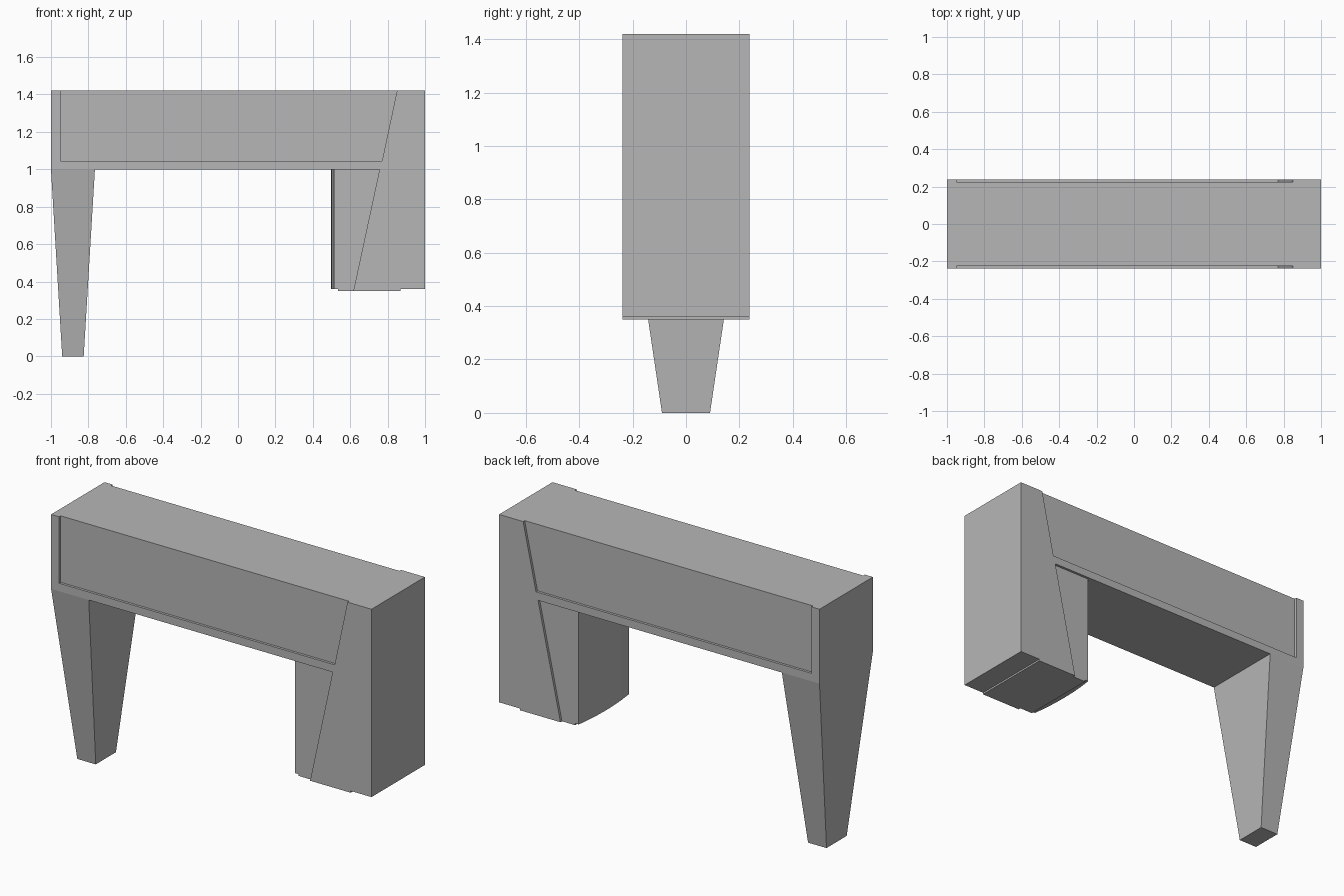
import bpy
import bmesh

cube = bpy.data.objects.get("Cube")
if cube:
    bpy.data.objects.remove(cube, do_unlink=True)

grey = bpy.data.materials.new("plain_grey")
grey.use_nodes = True
colour = (0.47, 0.47, 0.47, 1)
grey.diffuse_color = colour
grey.node_tree.nodes["Principled BSDF"].inputs["Base Color"].default_value = colour

HALF = 0.238     # half depth of the frame
INNER = 0.224    # half depth of the recessed parts
TOP, UNDER = 1.42, 1.0
FLOOR = 0.36     # underside of the pedestal


def loft(name, start, end):
    """Solid between two matching outlines."""
    bm = bmesh.new()
    a = [bm.verts.new(p) for p in start]
    b = [bm.verts.new(p) for p in end]
    bm.faces.new(a)
    bm.faces.new(b[::-1])
    for i in range(len(a)):
        j = (i + 1) % len(a)
        bm.faces.new((a[j], a[i], b[i], b[j]))
    bmesh.ops.recalc_face_normals(bm, faces=bm.faces)
    mesh = bpy.data.meshes.new(name)
    bm.to_mesh(mesh)
    bm.free()
    mesh.materials.append(grey)
    obj = bpy.data.objects.new(name, mesh)
    bpy.context.collection.objects.link(obj)
    return obj


def prism_y(name, outline, half):
    """Front outline extruded through the depth."""
    return loft(name, [(x, -half, z) for x, z in outline],
                [(x, half, z) for x, z in outline])


def prism_z(name, outline, low, high):
    """Plan outline extruded upwards."""
    return loft(name, [(x, y, low) for x, y in outline],
                [(x, y, high) for x, y in outline])


def rect(x0, x1, half):
    return [(x0, -half), (x1, -half), (x1, half), (x0, half)]


# Proud frame: end post, lower rail and slanted pedestal side
recess = [(0.85, TOP), (0.77, 1.045), (-0.95, 1.045), (-0.95, TOP)]
frame = [(-1, TOP), (-1, UNDER), (0.757, UNDER), (0.617, 0.35), (0.87, 0.35),
         (0.87, FLOOR), (1, FLOOR), (1, TOP)] + recess
prism_y("desk_frame", frame, HALF)

# Recessed body that fills the frame up to the desk top
prism_y("desk_body", recess, INNER)

# Pedestal with a bowed drawer front
steps = 12
bow = []
for i in range(steps + 1):
    t = 1 - 2 * i / steps
    bow.append((0.497 + 0.016 * t * t, t * INNER))
prism_z("drawer_front", bow + [(0.535, -INNER), (0.535, INNER)], FLOOR, UNDER)
prism_y("drawer_pedestal", [(0.535, 0.35), (0.617, 0.35), (0.757, UNDER),
                            (0.535, UNDER)], INNER)

# Tapered leg
foot = [(x, y, 0) for x, y in rect(-0.94, -0.825, 0.09)]
head = [(x, y, UNDER) for x, y in rect(-1, -0.765, HALF)]
loft("tapered_leg", foot, head)
